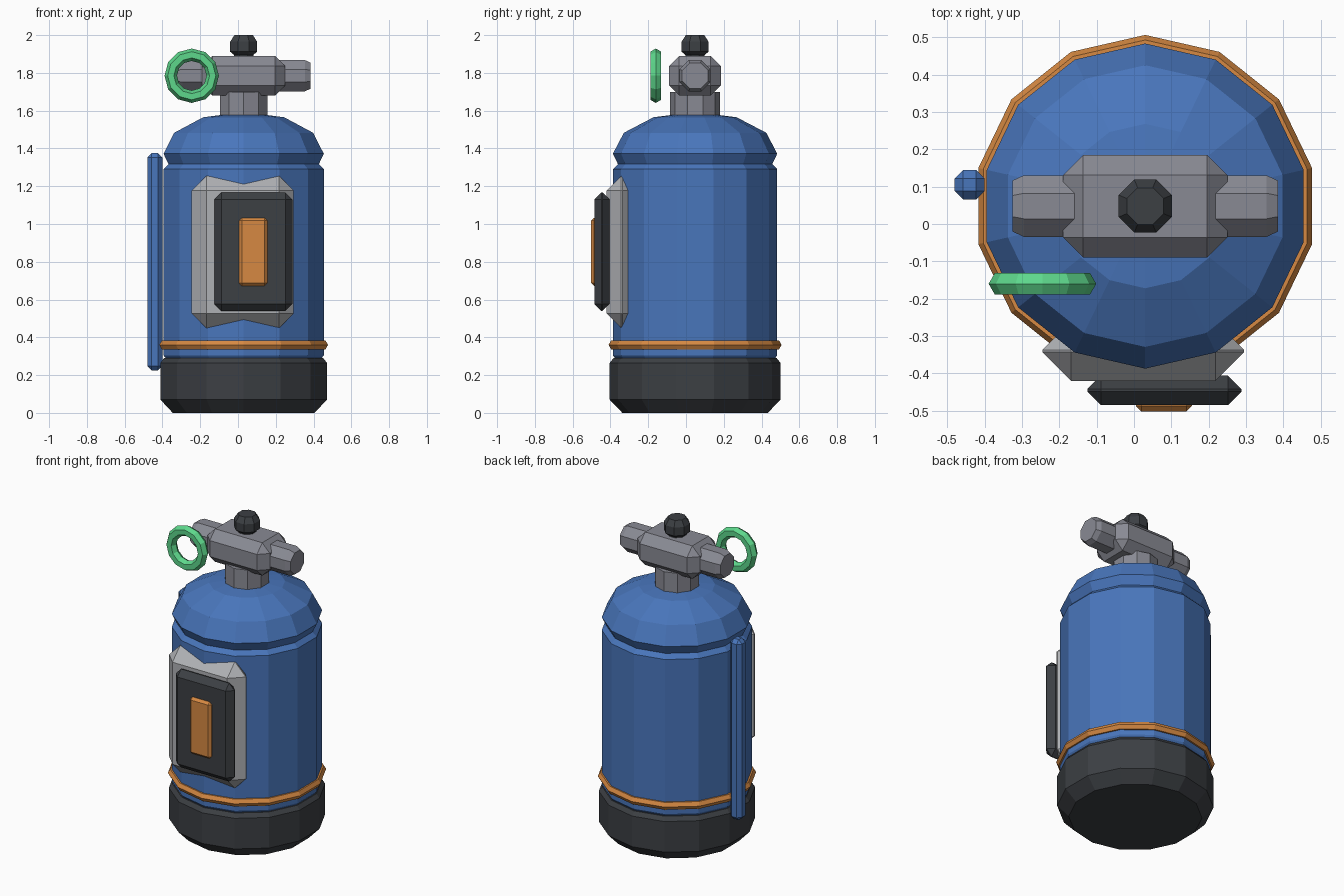
import bpy, bmesh, math
from mathutils import Matrix, Vector

cube = bpy.data.objects.get("Cube")
if cube:
    bpy.data.objects.remove(cube, do_unlink=True)


def material(name, rgb):
    m = bpy.data.materials.new(name)
    m.use_nodes = True
    m.diffuse_color = (*rgb, 1)
    bsdf = next(n for n in m.node_tree.nodes if n.type == "BSDF_PRINCIPLED")
    bsdf.inputs["Base Color"].default_value = (*rgb, 1)
    return m


BLUE = material("tank blue", (0.066, 0.18, 0.5))
BLACK = material("rubber black", (0.045, 0.05, 0.057))
GREY = material("valve grey", (0.25, 0.255, 0.295))
PALE = material("panel grey", (0.43, 0.44, 0.46))
ORANGE = material("accent orange", (0.67, 0.25, 0.055))
GREEN = material("pin green", (0.11, 0.68, 0.26))

AXIS = Vector((0.03, 0.048, 0))      # the tank's centre line
VALVE_Z = 1.785
SIDES = 14


def finish(bm, name, mat):
    bmesh.ops.recalc_face_normals(bm, faces=bm.faces[:])
    mesh = bpy.data.meshes.new(name)
    bm.to_mesh(mesh)
    bm.free()
    mesh.materials.append(mat)
    obj = bpy.data.objects.new(name, mesh)
    bpy.context.collection.objects.link(obj)
    return obj


def skin(bm, rings, closed=False):
    """Join consecutive rings of vertices with quads."""
    pairs = list(zip(rings, rings[1:] + rings[:1])) if closed else list(zip(rings, rings[1:]))
    for a, b in pairs:
        n = len(a)
        for i in range(n):
            j = (i + 1) % n
            bm.faces.new((a[i], a[j], b[j], b[i]))


def lathe(name, profile, sides, mat, matrix, turn=0.0):
    """Capped solid of revolution from (radius, height) pairs."""
    bm = bmesh.new()
    rings = []
    for r, z in profile:
        angles = [math.pi / 2 + turn + math.tau * i / sides for i in range(sides)]
        rings.append([bm.verts.new((r * math.cos(a), r * math.sin(a), z)) for a in angles])
    skin(bm, rings)
    bm.faces.new(rings[0])
    bm.faces.new(rings[-1])
    bm.transform(matrix)
    return finish(bm, name, mat)


def ring(name, major, minor, sides, mat, matrix):
    """Faceted ring with a hexagonal section."""
    bm = bmesh.new()
    rings = []
    for k in range(6):
        t = math.tau * k / 6
        r, z = major + minor * math.cos(t), minor * math.sin(t)
        angles = [math.pi / 2 + math.tau * i / sides for i in range(sides)]
        rings.append([bm.verts.new((r * math.cos(a), r * math.sin(a), z)) for a in angles])
    skin(bm, rings, closed=True)
    bm.transform(matrix)
    return finish(bm, name, mat)


def block(name, low, high, bevel, mat):
    """Chamfered box between two corners."""
    low, high = Vector(low), Vector(high)
    bm = bmesh.new()
    bmesh.ops.create_cube(bm, size=1)
    for v in bm.verts:
        v.co = (low + high) / 2 + v.co * (high - low)
    bmesh.ops.bevel(bm, geom=bm.edges[:], offset=bevel, segments=1,
                    profile=0.5, affect="EDGES")
    return finish(bm, name, mat)


on_axis = Matrix.Translation(AXIS)

# Tank: base boot, body, shoulder dome and band
lathe("base_boot", [(0.385, 0), (0.452, 0.07), (0.452, 0.265), (0.432, 0.29)],
      SIDES, BLACK, on_axis)
lathe("tank_body", [(0.41, 0.27), (0.435, 0.305), (0.435, 1.29), (0.405, 1.32)],
      SIDES, BLUE, on_axis)
lathe("shoulder_dome", [(0.405, 1.31), (0.435, 1.372), (0.377, 1.483), (0.22, 1.565), (0.1, 1.58)],
      SIDES, BLUE, on_axis)
ring("lower_band", 0.431, 0.027, SIDES, ORANGE,
     Matrix.Translation(AXIS + Vector((0, 0, 0.36))))

# Valve: neck, block, two outlets and a top knob
lathe("valve_neck", [(0.132, 1.55), (0.132, 1.7)], 10, GREY, on_axis)
block("valve_block", (-0.19, -0.09, 1.68), (0.25, 0.185, 1.89), 0.054, GREY)
for side, name in ((1, "left_outlet"), (-1, "right_outlet")):
    turn = Matrix.Rotation(side * math.pi / 2, 4, "Y")
    spot = Matrix.Translation(AXIS + Vector((0, 0, VALVE_Z)))
    lathe(name, [(0.089, 0.12), (0.089, 0.325), (0.074, 0.355)], 8, GREY,
          spot @ turn, math.pi / 8)
lathe("top_knob", [(0.055, 1.88), (0.055, 1.895), (0.077, 1.912), (0.077, 1.965), (0.053, 2.0)],
      8, BLACK, on_axis, math.pi / 8)

# Safety pin ring standing upright in front of the right outlet
ring("pin_ring", 0.111, 0.033, 12, GREEN,
     Matrix.Translation((-0.245, -0.16, VALVE_Z)) @ Matrix.Rotation(math.pi / 2, 4, "X"))

# Side rod
block("side_rod", (-0.48, 0.065, 0.225), (-0.4, 0.145, 1.375), 0.023, BLUE)

# Front panel stack
block("label_panel", (-0.245, -0.42, 0.45), (0.295, -0.26, 1.255), 0.077, PALE)
block("label_plate", (-0.125, -0.485, 0.54), (0.288, -0.405, 1.167), 0.037, BLACK)
block("label_mark", (0.005, -0.502, 0.672), (0.155, -0.46, 1.033), 0.015, ORANGE)
